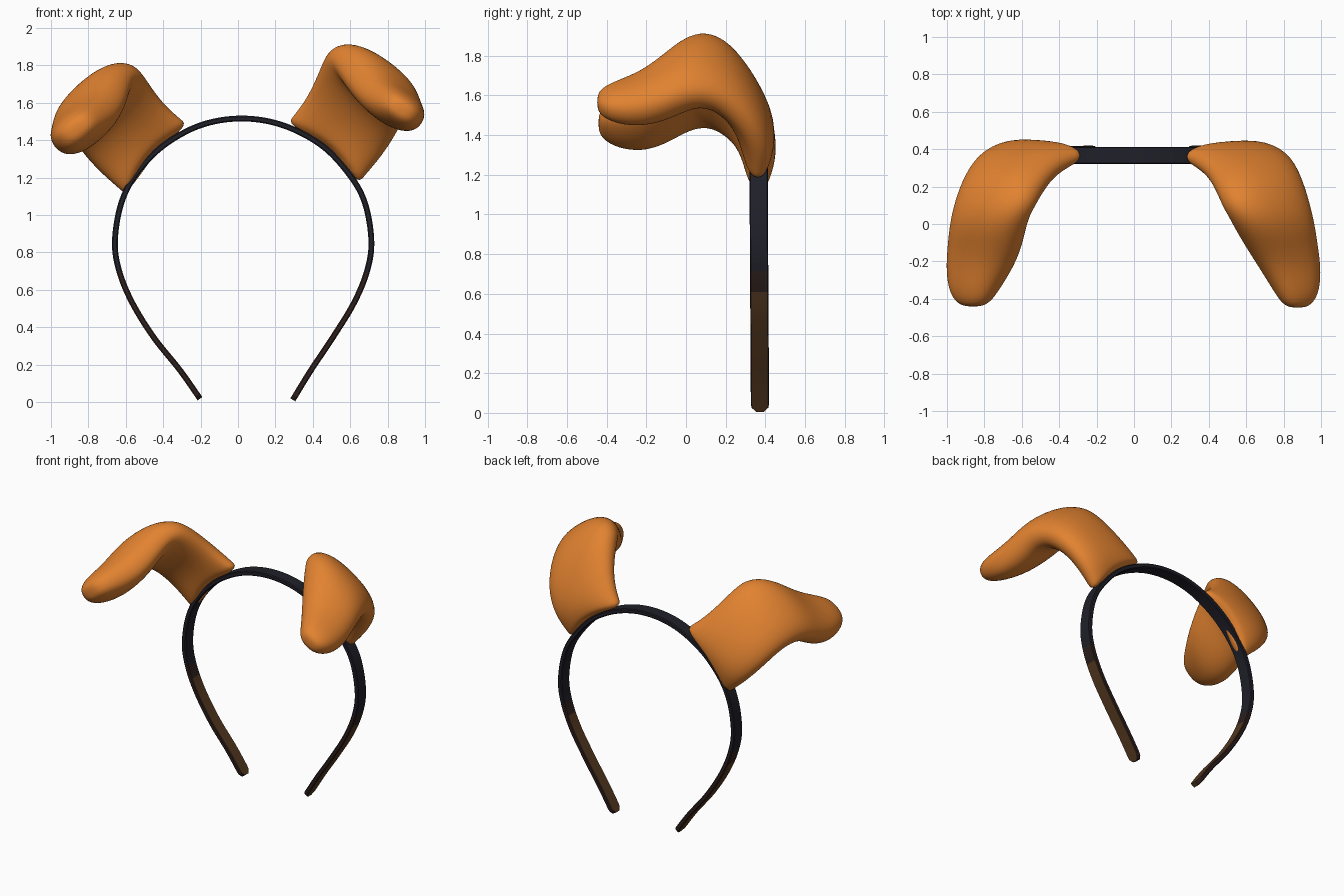
import bpy, bmesh, math
from mathutils import Vector

if "Cube" in bpy.data.objects:
    bpy.data.objects.remove(bpy.data.objects["Cube"])


def material(name, rgb):
    m = bpy.data.materials.new(name)
    m.diffuse_color = (*rgb, 1)
    m.use_nodes = True
    m.node_tree.nodes["Principled BSDF"].inputs["Base Color"].default_value = m.diffuse_color
    return m


ORANGE = material("orange", (0.76, 0.225, 0.030))
BLACK = material("blue black", (0.014, 0.014, 0.022))
DARK = material("dark brown", (0.026, 0.014, 0.012))
BROWN = material("brown", (0.090, 0.040, 0.014))


def loft(name, rings, mats):
    """Skin closed rings of points and cap both ends."""
    bm = bmesh.new()
    vs = [[bm.verts.new(p) for p in r] for r in rings]
    n = len(rings[0])
    for a, b in zip(vs, vs[1:]):
        for i in range(n):
            j = (i + 1) % n
            bm.faces.new((a[i], a[j], b[j], b[i]))
    bm.faces.new(vs[0])
    bm.faces.new(vs[-1])
    bmesh.ops.recalc_face_normals(bm, faces=bm.faces)
    me = bpy.data.meshes.new(name)
    bm.to_mesh(me)
    bm.free()
    for m in mats:
        me.materials.append(m)
    ob = bpy.data.objects.new(name, me)
    bpy.context.collection.objects.link(ob)
    return ob


def spline(pts, steps):
    """Catmull-Rom curve through the points."""
    p = [2 * pts[0] - pts[1]] + pts + [2 * pts[-1] - pts[-2]]
    out = []
    for i in range(1, len(p) - 2):
        a, b, c, d = p[i - 1:i + 3]
        for s in range(steps):
            t = s / steps
            out.append(0.5 * (2 * b + (c - a) * t + (2 * a - 5 * b + 4 * c - d) * t * t
                              + (3 * b - a - 3 * c + d) * t ** 3))
    return out + [pts[-1]]


# Headband: flat strip swept along a horseshoe path
path = [(-0.203, 0.018), (-0.31, 0.170), (-0.45, 0.345), (-0.565, 0.53), (-0.635, 0.70),
        (-0.658, 0.86), (-0.625, 1.06), (-0.545, 1.22), (-0.40, 1.37), (-0.20, 1.48),
        (0.02, 1.516), (0.24, 1.48), (0.45, 1.37), (0.60, 1.21), (0.68, 1.06),
        (0.713, 0.86), (0.69, 0.70), (0.62, 0.53), (0.51, 0.35), (0.39, 0.17), (0.293, 0.012)]
pts = spline([Vector((x, 0, z)) for x, z in path], 8)
rings = []
for i, p in enumerate(pts):
    t = (pts[min(i + 1, len(pts) - 1)] - pts[max(i - 1, 0)]).normalized()
    nrm = Vector((-t.z, 0, t.x))
    end = min((p - pts[0]).length, (p - pts[-1]).length)
    k = min(1, end / 0.045)
    hw = 0.046 * (0.45 + 0.55 * math.sqrt(1 - (1 - k) ** 2))   # rounded tips
    ht = 0.0155
    yc = 0.367 + 0.006 * max(0, 1 - p.z)
    rings.append([p + nrm * (ht * a) + Vector((0, yc + hw * b, 0))
                  for a, b in ((1, .9), (.6, 1), (-.6, 1), (-1, .9),
                               (-1, -.9), (-.6, -1), (.6, -1), (1, -.9))])
band = loft("headband", rings, [BLACK, DARK, BROWN])
for f in band.data.polygons:      # brown lower legs with darker rims
    z = f.center.z
    rim = abs(f.normal.y) > 0.5
    f.material_index = 0 if z > 0.71 else 1 if z > 0.62 or rim else 2

# Ear sections: centre, width axis, thickness axis, half width, half thickness, arch
W = (0.76, 0.0, -0.65)
F = (0.85, 0, -0.53)
FN = (0.53, 0, 0.85)
sections = [
    ((0.45, 0.362, 1.325), W, (0, 1, 0), 0.255, 0.065, 0.066),
    ((0.475, 0.36, 1.355), W, (0, 1, 0), 0.25, 0.085, 0.05),
    ((0.57, 0.34, 1.47), (0.76, 0.14, -0.65), (-0.05, 1, 0.05), 0.258, 0.108, 0.01),
    ((0.645, 0.265, 1.61), (0.77, 0.20, -0.63), (0.2, 0.9, 0.33), 0.275, 0.114, 0),
    ((0.69, 0.16, 1.715), (0.79, 0.10, -0.61), (0.45, 0.65, 0.6), 0.268, 0.125, 0),
    ((0.727, 0.06, 1.732), (0.79, 0.02, -0.61), (0.6, 0.2, 0.77), 0.26, 0.128, 0),
    ((0.757, -0.03, 1.692), (0.80, 0, -0.60), (0.60, 0, 0.80), 0.244, 0.132, 0),
    ((0.79, -0.12, 1.635), (0.81, 0, -0.58), (0.58, 0, 0.81), 0.217, 0.125, 0),
    ((0.833, -0.23, 1.582), F, FN, 0.18, 0.112, 0),
    ((0.868, -0.35, 1.566), F, FN, 0.135, 0.092, 0),
    ((0.874, -0.425, 1.566), F, FN, 0.09, 0.062, 0),
    ((0.874, -0.448, 1.566), F, FN, 0.04, 0.028, 0),
]
OUT = Vector((0.65, 0, 0.76))
N = 20


def spow(v, e):
    return math.copysign(abs(v) ** e, v)


def ear_rings(flap=1.0):
    """Rings of the right ear; flap widens the hanging part."""
    out = []
    for c, w, n, a, b, arch in sections:
        c, w, n = Vector(c), Vector(w).normalized(), Vector(n).normalized()
        k = 1 + (flap - 1) * min(1, max(0, (0.0 - c.y) / 0.2))
        c -= Vector((0.15, 0, 0.02)) * (k - 1)
        ring = []
        for i in range(N):
            th = 2 * math.pi * i / N
            u, v = spow(math.cos(th), 0.87), spow(math.sin(th), 0.87)
            ring.append(c + w * (a * k * u) + n * (b * k * v) + OUT * (arch * (1 - u * u)))
        out.append(ring)
    return out


def droop_left(p):
    """Mirror a right-ear point and tip it outward about the ear base."""
    a = math.radians(8.5)
    x, z = p.x - 0.45, p.z - 1.32
    return Vector((-0.428 - (x * math.cos(a) + z * math.sin(a)), p.y + 0.006,
                   1.285 + z * math.cos(a) - x * math.sin(a) - 0.10 * max(0, z - 0.2)))


# Floppy ears
right = ear_rings()
left = [[droop_left(p) for p in r] for r in ear_rings(1.15)]
for name, r in (("right_ear", right), ("left_ear", left)):
    ear = loft(name, r, [ORANGE])
    sub = ear.modifiers.new("smooth", 'SUBSURF')
    sub.levels = sub.render_levels = 2
    for f in ear.data.polygons:
        f.use_smooth = True

# Smooth the band along its length, keep its edges crisp
bpy.ops.object.select_all(action='DESELECT')
band.select_set(True)
bpy.context.view_layer.objects.active = band
bpy.ops.object.shade_smooth_by_angle(angle=math.radians(35))
